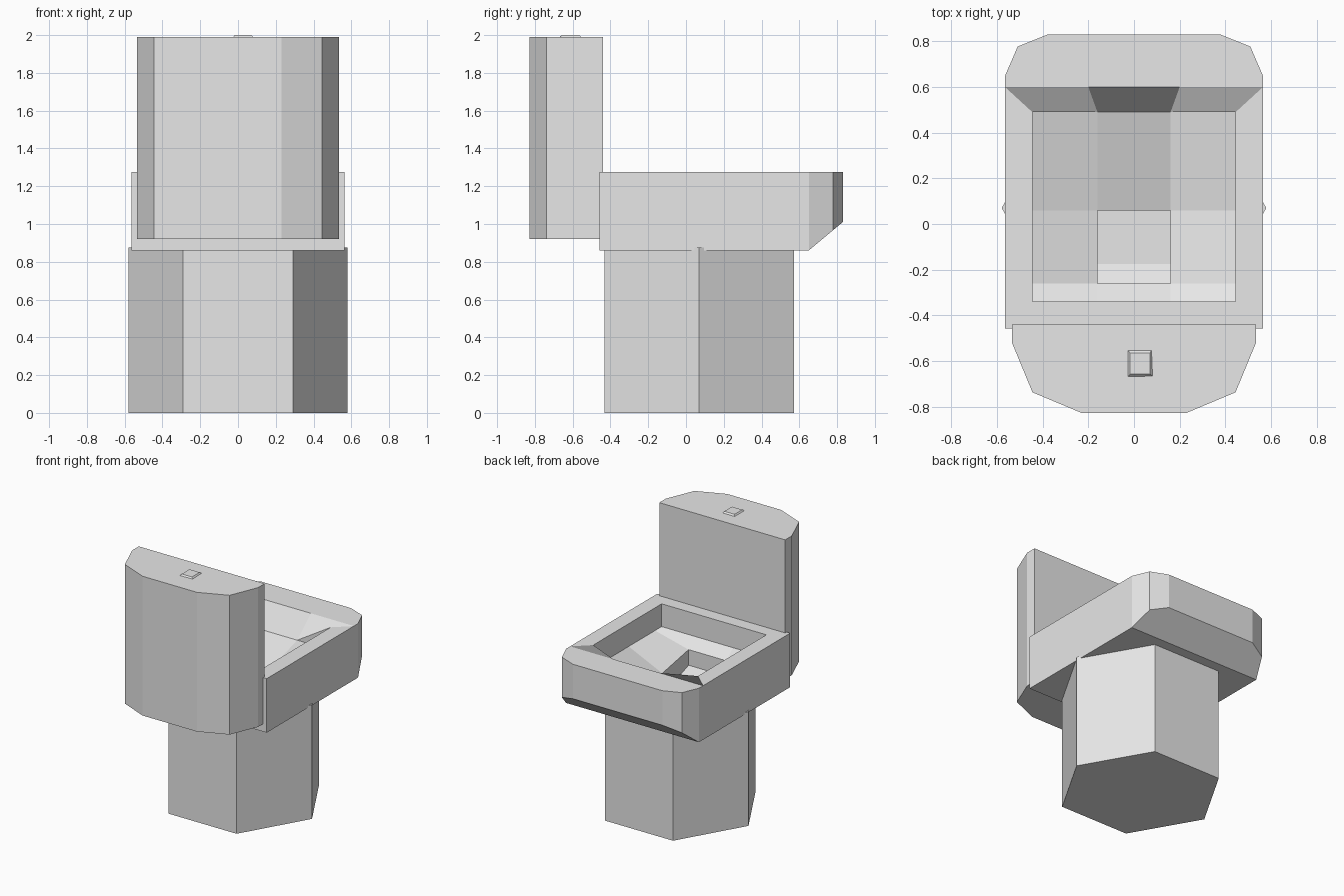
import bpy, bmesh

if "Cube" in bpy.data.objects:
    bpy.data.objects.remove(bpy.data.objects["Cube"])

white = bpy.data.materials.new("glazed white")
white.diffuse_color = (0.8, 0.8, 0.8, 1)
white.use_nodes = True
white.node_tree.nodes["Principled BSDF"].inputs["Base Color"].default_value = white.diffuse_color


def finish(bm, name):
    bmesh.ops.remove_doubles(bm, verts=bm.verts, dist=0.0005)
    bmesh.ops.recalc_face_normals(bm, faces=bm.faces)
    mesh = bpy.data.meshes.new(name)
    bm.to_mesh(mesh)
    bm.free()
    mesh.materials.append(white)
    obj = bpy.data.objects.new(name, mesh)
    bpy.context.collection.objects.link(obj)
    return obj


def prism(name, bottom, top, z0, z1):
    """Solid between two outlines with the same number of points."""
    bm = bmesh.new()
    lo = [bm.verts.new((x, y, z0)) for x, y in bottom]
    hi = [bm.verts.new((x, y, z1)) for x, y in top]
    bm.faces.new(lo[::-1])
    bm.faces.new(hi)
    for i in range(len(lo)):
        j = (i + 1) % len(lo)
        bm.faces.new((lo[i], lo[j], hi[j], hi[i]))
    return finish(bm, name)


def mirrored(half):
    return half + [(-x, y) for x, y in reversed(half)]


# Hexagonal pedestal
hexagon = mirrored([(0.29, -0.432), (0.58, 0.07), (0.29, 0.572)])
prism("pedestal", hexagon, hexagon, 0, 0.875)

# Tank with a faceted outer side
tank = mirrored([(0.23, -0.828), (0.445, -0.738), (0.535, -0.52), (0.535, -0.44)])
prism("tank", tank, tank, 0.92, 1.99)

# Flush button, slightly tapered
prism("flush_button",
      [(-0.03, -0.675), (0.085, -0.67), (0.08, -0.548), (-0.03, -0.548)],
      [(-0.017, -0.658), (0.07, -0.658), (0.07, -0.565), (-0.017, -0.565)],
      1.985, 2.0)

# Bowl: right half faces are mirrored, centre faces span both sides
TOP, FLOOR = 1.275, 1.10
bm = bmesh.new()


def face(*pts):
    bm.faces.new([bm.verts.new(p) for p in pts])


def pair(*pts):
    face(*pts)
    face(*[(-x, y, z) for x, y, z in pts])


def span(*half):
    face(*half, *[(-x, y, z) for x, y, z in reversed(half)])


def under(x, y):
    return (x, y, 0.86 + max(0, y - 0.65) * 0.833)


def rim(x, y):
    return (x, y, TOP)


back, nose = (0.565, -0.458), [(0.565, 0.65), (0.51, 0.778), (0.38, 0.83)]
lip, lip_mid = (0.565, 0.60), (0.2, 0.60)
in_back, in_front = (0.445, -0.34), (0.445, 0.49)

# outer shell and sloped underside
pair(rim(*back), rim(*lip), rim(*nose[0]), under(*nose[0]), under(*back))
for a, b in zip(nose, nose[1:]):
    pair(rim(*a), rim(*b), under(*b), under(*a))
span(rim(*nose[2]), under(*nose[2]))
span(rim(*back), under(*back))
span(under(*back), under(*nose[0]))
span(*[under(*p) for p in nose])

# flat rim
span(rim(*lip_mid), rim(*lip), *[rim(*p) for p in nose])
pair(rim(*back), rim(*lip), rim(*in_front), rim(*in_back))
span(rim(*back), rim(*in_back))

# basin floor rows: (y, height at the side, height at the middle column)
rows = [(-0.34, FLOOR, FLOOR), (-0.26, FLOOR, 1.03), (0.06, FLOOR, 0.97), (0.49, FLOOR, FLOOR)]
side = [(0.445, y, z) for y, z, _ in rows]
mid = [(0.16, y, z) for y, _, z in rows]
for i in range(3):
    pair(side[i], side[i + 1], mid[i + 1], mid[i])
    if i != 1:
        span(mid[i], mid[i + 1])

# basin walls and front slope
pair(rim(*in_back), rim(*in_front), *reversed(side))
span(rim(*in_back), side[0], mid[0])
pair(rim(*in_front), side[3], mid[3])
pair(rim(*lip), rim(*lip_mid), mid[3], rim(*in_front))
span(rim(*lip_mid), mid[3])

# drain pit
pit = [mid[1], (0.16, -0.26, 0.91), (0.16, -0.175, 0.88), (0.16, 0.06, 0.88), mid[2]]
pair(*pit)
for a, b in zip(pit, pit[1:]):
    span(a, b)
finish(bm, "bowl")
